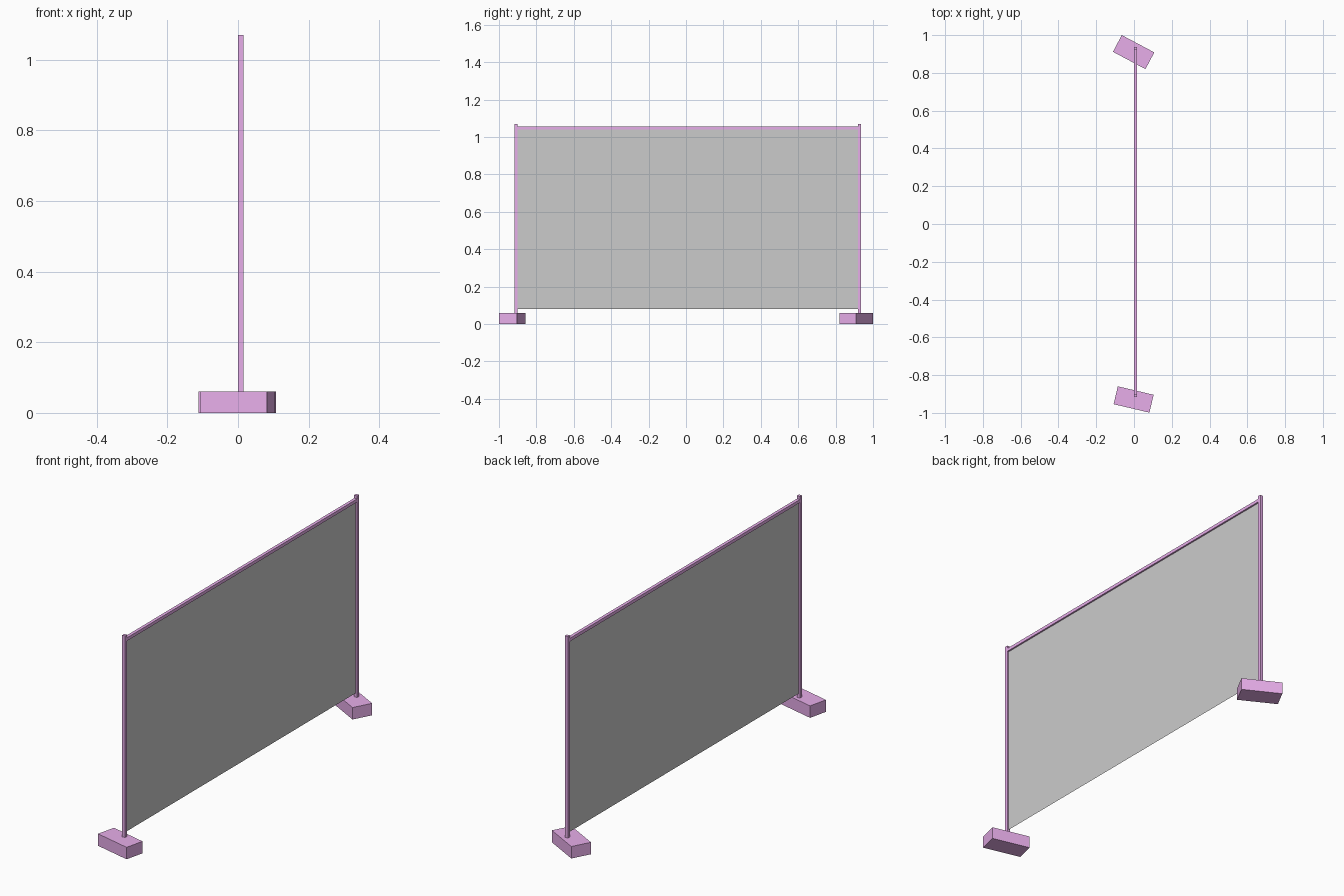
import bpy, bmesh
from math import radians
from mathutils import Matrix

if "Cube" in bpy.data.objects:
    bpy.data.objects.remove(bpy.data.objects["Cube"])

purple = bpy.data.materials.new("purple")
purple.diffuse_color = (0.8, 0.42, 0.82, 1)
purple.use_nodes = True
purple.node_tree.nodes["Principled BSDF"].inputs["Base Color"].default_value = purple.diffuse_color


def box(name, centre, size, turn=0):
    bm = bmesh.new()
    bmesh.ops.create_cube(bm, size=1, matrix=Matrix.Diagonal((*size, 1)))
    mesh = bpy.data.meshes.new(name)
    bm.to_mesh(mesh)
    bm.free()
    mesh.materials.append(purple)
    obj = bpy.data.objects.new(name, mesh)
    obj.location = centre
    obj.rotation_euler.z = radians(turn)
    bpy.context.collection.objects.link(obj)
    return obj


MID_X, BAR = 0.008, 0.016
Y0, Y1 = -0.909, 0.928

# Feet (each turned a little differently) and posts
for side, post_y, foot_y, foot_w, turn in (("near", Y0, -0.929, 0.097, -13.3),
                                           ("far", Y1, 0.91, 0.1, -28)):
    box(side + "_foot", (-0.002, foot_y, 0.03), (0.195, foot_w, 0.06), turn)
    box(side + "_post", (MID_X, post_y, 0.56), (BAR, BAR, 1.02))

# Top rail between the posts
box("top_rail", (MID_X, (Y0 + Y1) / 2, 1.047), (BAR, Y1 - Y0 - BAR, BAR))

# Thin screen panel hanging from the rail
bm = bmesh.new()
corners = [(Y0, 0.08), (Y1, 0.08), (Y1, 1.045), (Y0, 1.045)]
bm.faces.new([bm.verts.new((MID_X, y, z)) for y, z in corners])
mesh = bpy.data.meshes.new("screen_panel")
bm.to_mesh(mesh)
bm.free()
bpy.context.collection.objects.link(bpy.data.objects.new("screen_panel", mesh))
